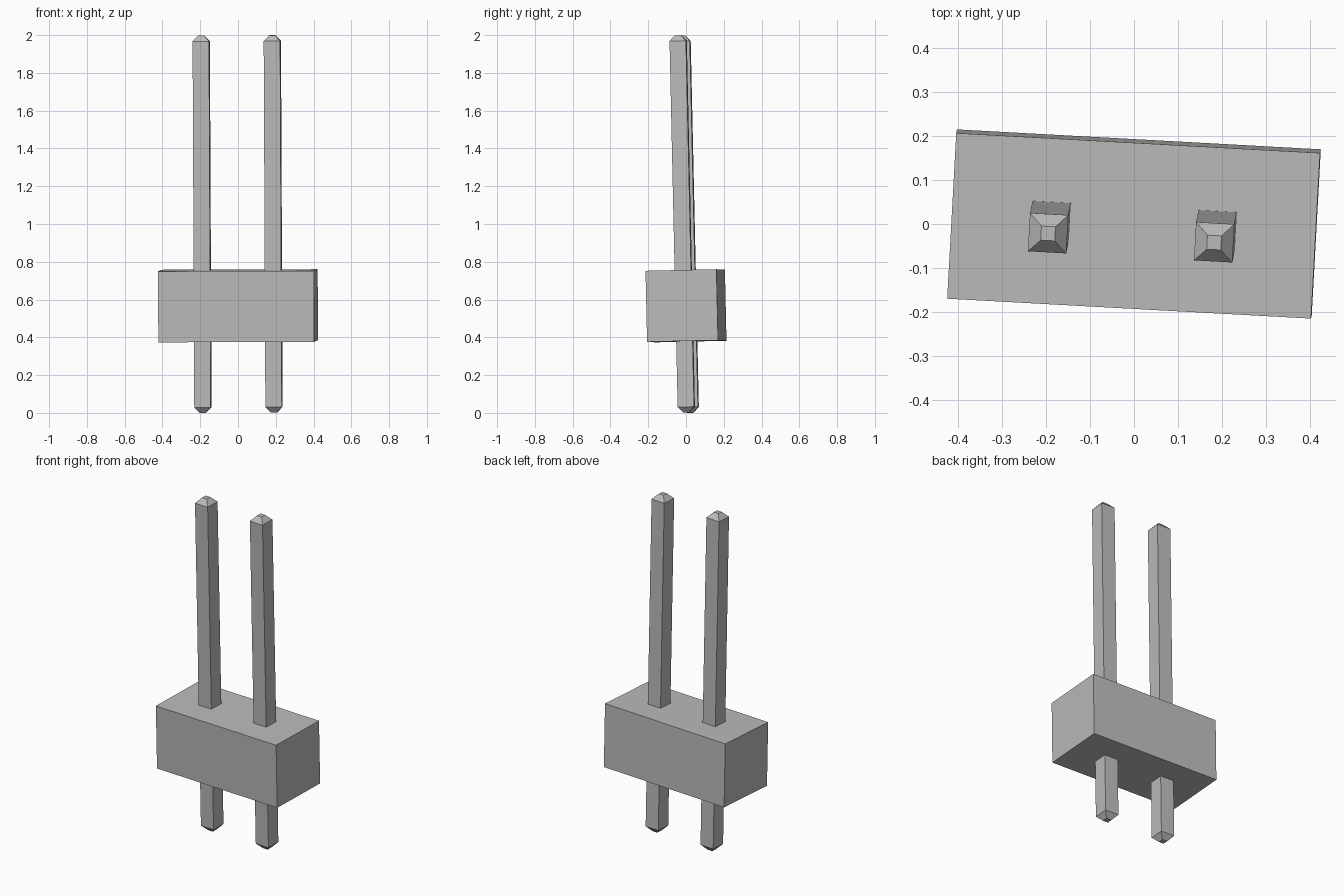
import bpy, bmesh, math
from mathutils import Matrix, Vector

cube = bpy.data.objects.get("Cube")
if cube:
    bpy.data.objects.remove(cube, do_unlink=True)

# Single flat grey
grey = bpy.data.materials.new("light_grey")
grey.use_nodes = True
colour = (0.5, 0.5, 0.5, 1)
grey.diffuse_color = colour
grey.node_tree.nodes["Principled BSDF"].inputs["Base Color"].default_value = colour

# The whole part is turned a little and leans slightly forward
CENTRE = Vector((0, 0, 0.567))
lean = Vector((0, 0, 1)).rotation_difference(Vector((-0.0046, -0.0222, 1)))
POSE = (Matrix.Translation(CENTRE) @ lean.to_matrix().to_4x4()
        @ Matrix.Rotation(math.radians(-3.13), 4, "Z"))


def square_column(name, x, rings):
    """Stack of rectangles (width, depth, height) joined into a closed solid."""
    bm = bmesh.new()
    loops = []
    for w, d, z in rings:
        corners = [(-1, -1), (1, -1), (1, 1), (-1, 1)]
        loops.append([bm.verts.new((x + sx * w / 2, sy * d / 2, z - CENTRE.z))
                      for sx, sy in corners])
    bm.faces.new(loops[0][::-1])
    bm.faces.new(loops[-1])
    for low, high in zip(loops, loops[1:]):
        for i in range(4):
            j = (i + 1) % 4
            bm.faces.new((low[i], low[j], high[j], high[i]))
    mesh = bpy.data.meshes.new(name)
    bm.to_mesh(mesh)
    bm.free()
    mesh.materials.append(grey)
    obj = bpy.data.objects.new(name, mesh)
    obj.matrix_world = POSE
    bpy.context.collection.objects.link(obj)
    return obj


# Housing block
square_column("housing", 0, [(0.826, 0.376, 0.379), (0.826, 0.376, 0.755)])

# Two square pins with tapered ends, passing through the housing
PIN, TIP = 0.087, 0.032
for side, x in (("right", -0.1885), ("left", 0.1885)):
    square_column(side + "_pin", x, [(TIP, TIP, 0.001), (PIN, PIN, 0.031),
                                     (PIN, PIN, 1.969), (TIP, TIP, 1.999)])
